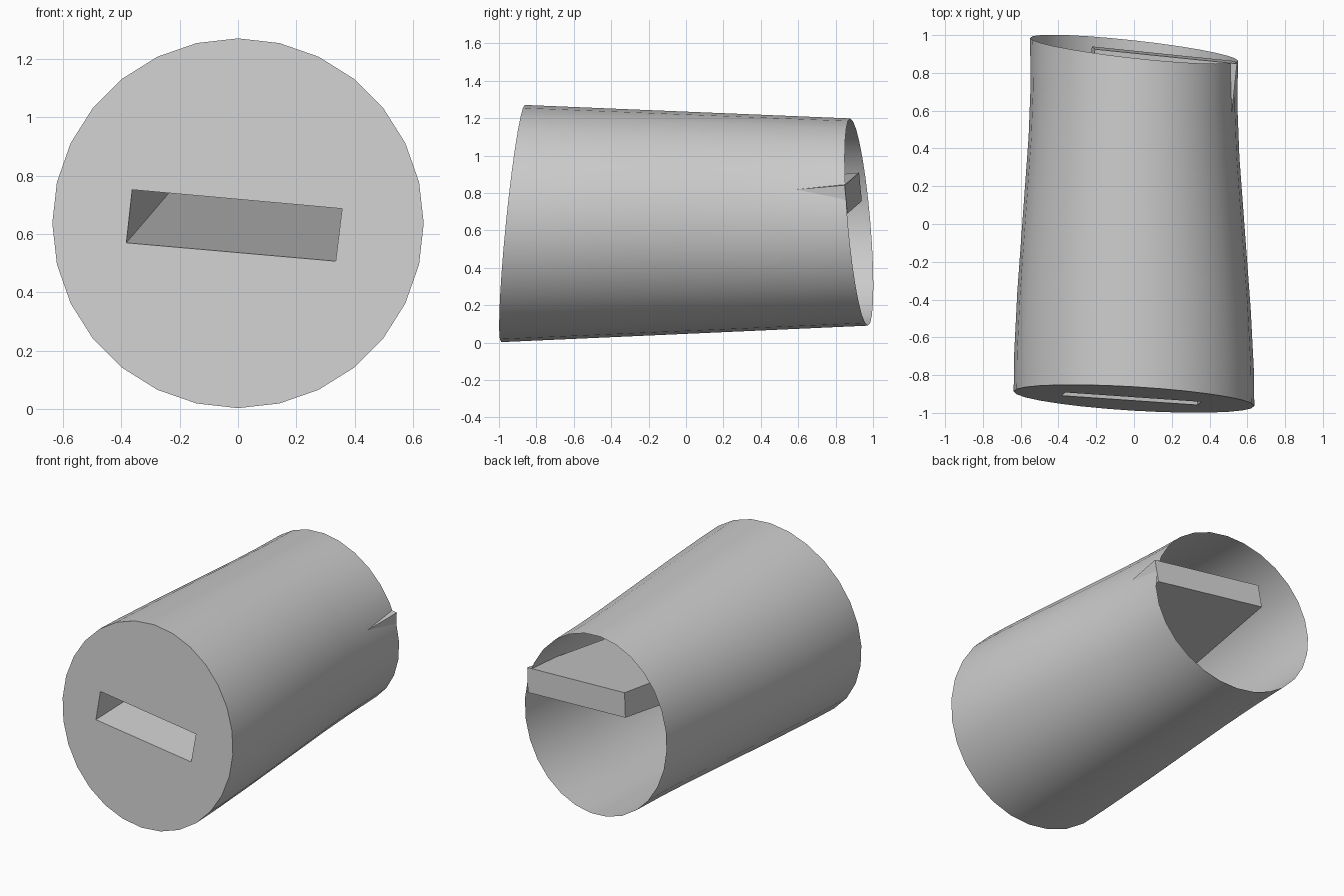
import bpy, bmesh, math
from mathutils import Vector

if "Cube" in bpy.data.objects:
    bpy.data.objects.remove(bpy.data.objects["Cube"])

SIDES = 28
Z_FRONT, Z_REAR = 0.637, 0.645


def front_y(x, z):
    return -0.925 - 0.06 * x + 0.10 * (z - Z_FRONT)


def rear_y(x, z):
    return 0.925 - 0.11 * x - 0.085 * (z - Z_REAR)


def finish(bm, name):
    mesh = bpy.data.meshes.new(name)
    bm.to_mesh(mesh)
    bm.free()
    obj = bpy.data.objects.new(name, mesh)
    bpy.context.collection.objects.link(obj)
    return obj


def ring(bm, t, rx):
    """Cross-section of the tube, its plane blending from front to rear tilt."""
    zc = Z_FRONT + (Z_REAR - Z_FRONT) * t
    rz = 0.634 + (0.554 - 0.634) * t
    verts = []
    for i in range(SIDES):
        a = 2 * math.pi * i / SIDES
        x, z = rx * math.cos(a), zc + rz * math.sin(a)
        y = front_y(x, z) * (1 - t) + rear_y(x, z) * t
        verts.append(bm.verts.new((x, y, z)))
    return verts


def bridge(bm, a, b):
    n = len(a)
    return [bm.faces.new((a[i], a[(i + 1) % n], b[(i + 1) % n], b[i])) for i in range(n)]


# Slot corners (x, z) at the front opening and at the closed rear end
slot_front = [(-0.383, 0.57), (0.335, 0.507), (0.357, 0.687), (-0.363, 0.752)]
slot_rear = [(-0.223, 0.757), (0.530, 0.690), (0.545, 0.842), (-0.207, 0.909)]

# Tapered tube wall, open at the rear
bm = bmesh.new()
profile = [(0, 0.637), (0.1, 0.635), (0.28, 0.618), (0.5, 0.588),
           (0.72, 0.558), (0.86, 0.548), (1, 0.550)]
rings = [ring(bm, t, rx) for t, rx in profile]
for r0, r1 in zip(rings, rings[1:]):
    bridge(bm, r0, r1)
bmesh.ops.recalc_face_normals(bm, faces=bm.faces)
wall = finish(bm, "tube_wall")
bpy.context.view_layer.objects.active = wall
wall.select_set(True)
bpy.ops.object.shade_smooth_by_angle(angle=math.radians(30))

# Front disc with the slanted slot opening
bm = bmesh.new()
outer = ring(bm, 0, 0.637)
inner = [bm.verts.new((x, front_y(x, z), z)) for x, z in slot_front]
edges = [bm.edges.new((loop[i], loop[(i + 1) % len(loop)]))
         for loop in (outer, inner) for i in range(len(loop))]
bmesh.ops.triangle_fill(bm, edges=edges, use_beauty=True, normal=Vector((0.06, -1, 0.1)).normalized())
finish(bm, "front_disc")

# Slot channel drifting sideways and up to a closed rear end
bm = bmesh.new()
front = [bm.verts.new((x, front_y(x, z), z)) for x, z in slot_front]
rear = [bm.verts.new((x, rear_y(x, z), z)) for x, z in slot_rear]
bridge(bm, front, rear)
bm.faces.new(rear)
bmesh.ops.recalc_face_normals(bm, faces=bm.faces)
finish(bm, "slot_channel")
